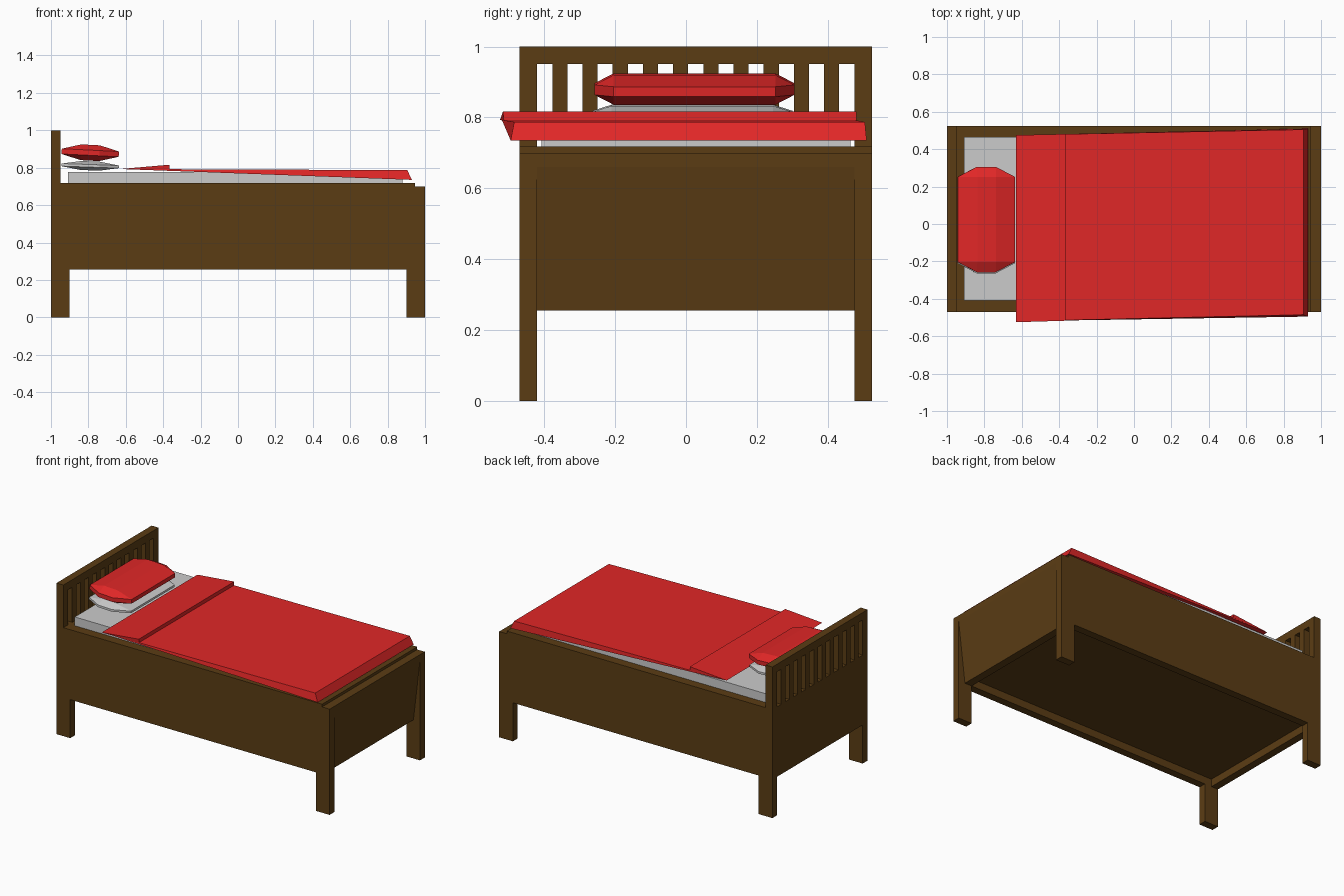
import bpy, bmesh
from mathutils import Vector

if "Cube" in bpy.data.objects:
    bpy.data.objects.remove(bpy.data.objects["Cube"])

YC = 0.0275            # centre line of the bed frame
HW = 0.4975            # half width of the frame


def material(name, rgb):
    m = bpy.data.materials.new(name)
    m.diffuse_color = (*rgb, 1)
    m.use_nodes = True
    m.node_tree.nodes["Principled BSDF"].inputs["Base Color"].default_value = m.diffuse_color
    return m


wood = material("wood", (0.105, 0.046, 0.007))
red = material("red_cloth", (0.75, 0.02, 0.02))


def finish(name, bm, mat=None):
    bmesh.ops.recalc_face_normals(bm, faces=bm.faces)
    me = bpy.data.meshes.new(name)
    bm.to_mesh(me)
    bm.free()
    ob = bpy.data.objects.new(name, me)
    bpy.context.collection.objects.link(ob)
    if mat:
        me.materials.append(mat)
    return ob


def box(name, x, y, z, mat=None):
    bm = bmesh.new()
    bmesh.ops.create_cube(bm, size=1)
    for v in bm.verts:
        v.co = Vector([(a + b) / 2 + c * (b - a) for (a, b), c in zip((x, y, z), v.co)])
    return finish(name, bm, mat)


def prism(name, near, far, mat=None):
    """Solid between two matching outlines."""
    bm = bmesh.new()
    a = [bm.verts.new(p) for p in near]
    b = [bm.verts.new(p) for p in far]
    n = len(a)
    bm.faces.new(a)
    bm.faces.new(b[::-1])
    for i in range(n):
        j = (i + 1) % n
        bm.faces.new((a[i], b[i], b[j], a[j]))
    return finish(name, bm, mat)


def pillow(name, loc, half_height, edge, tilt, mat=None):
    """Faceted cushion, symmetric about all three axes."""
    bm = bmesh.new()
    for px, py, pz in ((0.05, 0.228, half_height), (0.153, 0.228, edge), (0.05, 0.282, edge)):
        for sx in (-1, 1):
            for sy in (-1, 1):
                for sz in (-1, 1):
                    bm.verts.new((sx * px, sy * py, sz * pz))
    bmesh.ops.convex_hull(bm, input=bm.verts)
    bmesh.ops.dissolve_limit(bm, angle_limit=0.01, verts=bm.verts, edges=bm.edges)
    ob = finish(name, bm, mat)
    ob.location = loc
    ob.rotation_euler.y = tilt
    return ob


# Legs and side rails
for side, s in (("front", -1), ("back", 1)):
    y = sorted((YC + s * HW, YC + s * (HW - 0.05)))
    box(f"{side}_rail", (-1, 1), y, (0.255, 0.70), wood)
    box(f"{side}_head_leg", (-1, -0.9), y, (0, 0.255), wood)
    box(f"{side}_foot_leg", (0.9, 1), y, (0, 0.255), wood)
    box(f"{side}_head_post", (-1, -0.95), y, (0.70, 0.95), wood)
    box(f"{side}_rail_cap", (-0.95, 0.945), y, (0.70, 0.718), wood)

# Headboard with slats
y0, y1 = YC - HW + 0.05, YC + HW - 0.05
box("head_panel", (-1, -0.95), (y0, y1), (0.255, 0.718), wood)
box("head_top_rail", (-1, -0.95), (YC - HW, YC + HW), (0.95, 1), wood)
step = (y1 - y0) / 21
for i in range(10):
    y = y0 + step * (2 * i + 1)
    box(f"head_slat_{i + 1}", (-1, -0.95), (y, y + step), (0.718, 0.95), wood)

# Foot panel leaning inward towards the bottom
foot = [(0.90, 0.255), (0.952, 0.255), (1, 0.66), (1, 0.70), (0.90, 0.70)]
prism("foot_panel", [(x, y0, z) for x, z in foot], [(x, y1, z) for x, z in foot], wood)

# Platform, recessed on the underside
box("platform", (-0.95, 0.945), (y0, y1), (0.305, 0.718), wood)

# Mattress and pillows
box("mattress", (-0.91, 0.88), (-0.408, 0.465), (0.715, 0.776))
pillow("lower_pillow", (-0.79, 0.018, 0.81), 0.024, 0.007, 0.035)
pillow("upper_pillow", (-0.79, 0.024, 0.88), 0.042, 0.014, 0.05, red)

# Blanket wedge, slightly skewed on the bed, and its turned-down fold
prism("blanket",
      [(-0.63, -0.52, 0.793), (0.905, -0.485, 0.787), (0.93, -0.495, 0.735)],
      [(-0.63, 0.475, 0.793), (0.905, 0.505, 0.787), (0.93, 0.51, 0.735)], red)
prism("blanket_fold",
      [(-0.63, -0.525, 0.793), (-0.365, -0.517, 0.816), (-0.365, -0.514, 0.79)],
      [(-0.63, 0.475, 0.793), (-0.365, 0.481, 0.816), (-0.365, 0.481, 0.79)], red)
